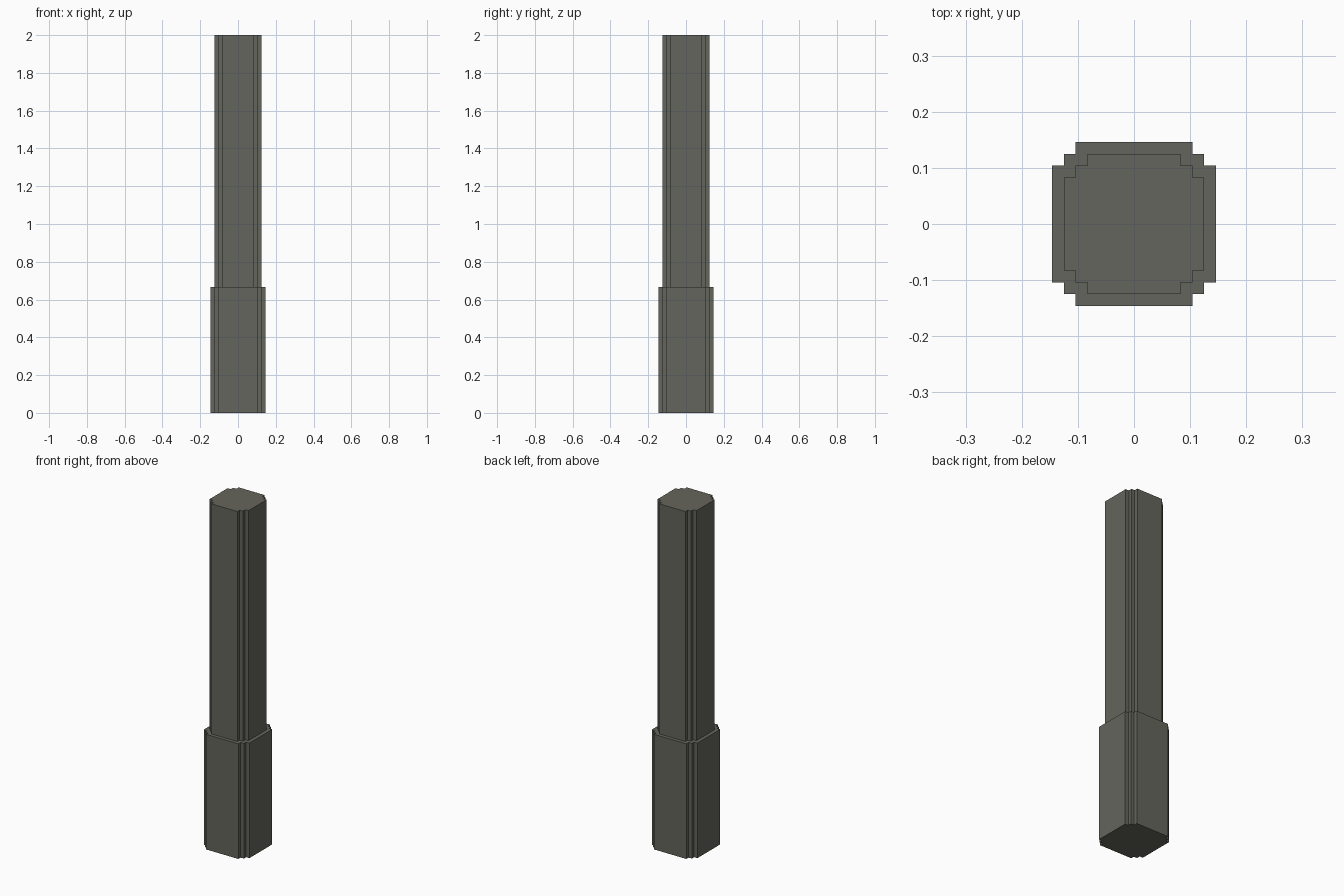
import bpy, bmesh

if "Cube" in bpy.data.objects:
    bpy.data.objects.remove(bpy.data.objects["Cube"])

STEP = 0.021     # depth of each corner notch
JOINT = 0.667    # height where the shaft leaves the base

stone = bpy.data.materials.new("dark_grey_stone")
stone.diffuse_color = (0.13, 0.13, 0.109, 1)
stone.use_nodes = True
stone.node_tree.nodes["Principled BSDF"].inputs["Base Color"].default_value = stone.diffuse_color


def notched_outline(half):
    """Square outline with stair-stepped corners, counter-clockwise."""
    a, b, c = half, half - STEP, half - 2 * STEP
    corner = [(a, c), (b, c), (b, b), (c, b), (c, a)]
    points = []
    for _ in range(4):
        points += corner
        corner = [(-y, x) for x, y in corner]  # quarter turn
    return points


def notched_prism(name, half, z0, z1, bottom=True):
    bm = bmesh.new()
    outline = notched_outline(half)
    low = [bm.verts.new((x, y, z0)) for x, y in outline]
    high = [bm.verts.new((x, y, z1)) for x, y in outline]
    n = len(outline)
    for i in range(n):
        j = (i + 1) % n
        bm.faces.new((low[i], low[j], high[j], high[i]))
    bm.faces.new(high)
    if bottom:
        bm.faces.new(low[::-1])
    mesh = bpy.data.meshes.new(name)
    bm.to_mesh(mesh)
    bm.free()
    mesh.materials.append(stone)
    obj = bpy.data.objects.new(name, mesh)
    bpy.context.collection.objects.link(obj)
    return obj


# Wide base
notched_prism("base", 0.146, 0, JOINT)
# Slimmer shaft standing on the base
notched_prism("shaft", 0.125, JOINT, 2.0, bottom=False)
